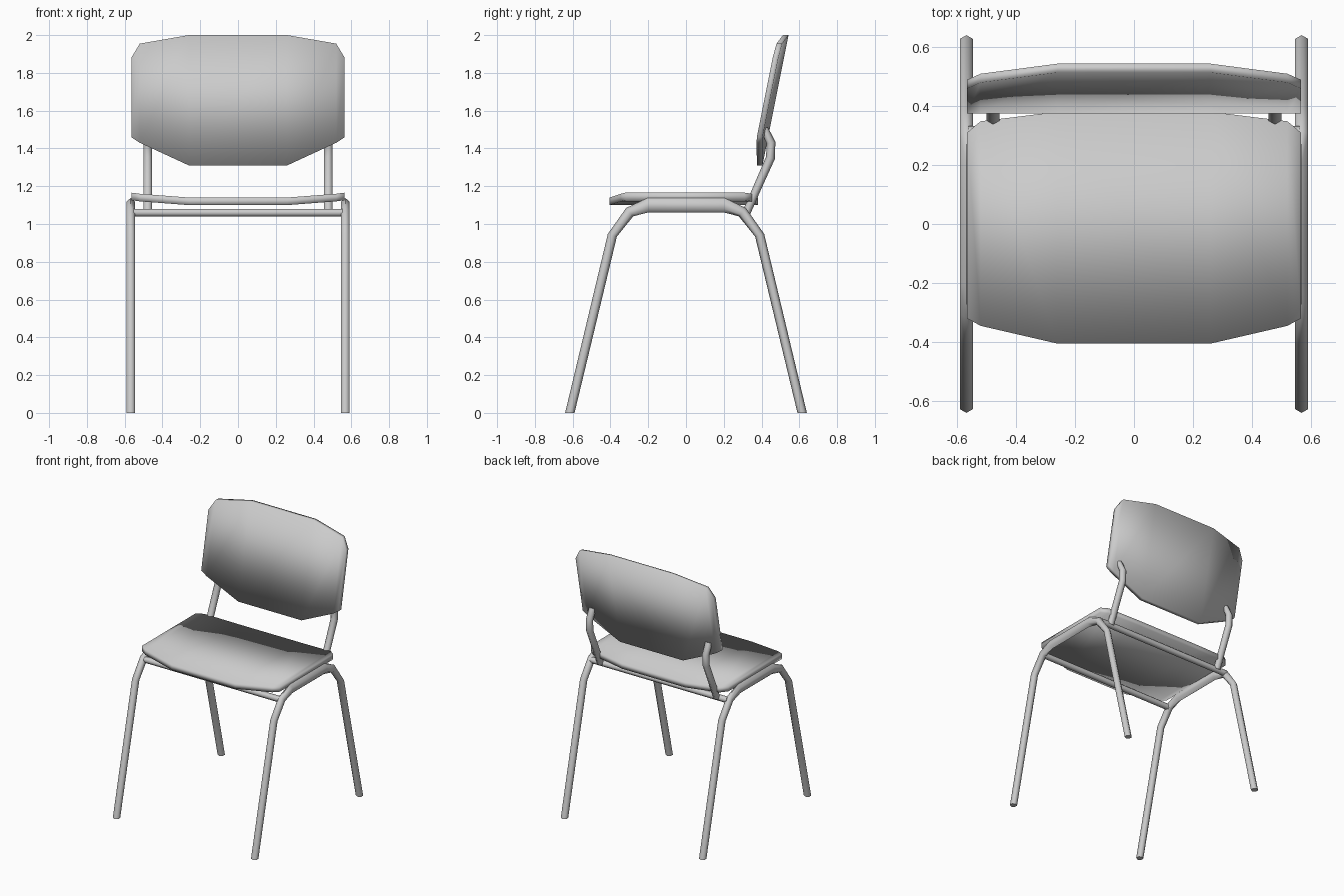
import bpy, math
from mathutils import Vector

if "Cube" in bpy.data.objects:
    bpy.data.objects.remove(bpy.data.objects["Cube"])


def make(name, verts, faces):
    me = bpy.data.meshes.new(name)
    me.from_pydata(verts, [], faces)
    ob = bpy.data.objects.new(name, me)
    bpy.context.collection.objects.link(ob)
    for p in me.polygons:
        p.use_smooth = True
    return ob


def tube(name, x, path, half_w=0.025, flat_ends=False, sides=6):
    """Sweep a hexagon along (y, z, half depth) points, mirrored across x."""
    pts = [Vector(p[:2]) for p in path]
    n = len(pts)
    verts, faces = [], []
    for i, p in enumerate(pts):
        t = (pts[min(i + 1, n - 1)] - pts[max(i - 1, 0)]).normalized()
        side = Vector((-t.y, t.x))
        if flat_ends and i in (0, n - 1):
            side = Vector((-1, 0)) if i == 0 else Vector((1, 0))
        for k in range(sides):
            a = 2 * math.pi * k / sides
            q = p + side * path[i][2] * math.cos(a)
            verts.append((x + half_w * math.sin(a), q.x, q.y))
    for i in range(n - 1):
        for k in range(sides):
            a, b = i * sides + k, i * sides + (k + 1) % sides
            faces.append((a, b, b + sides, a + sides))
    faces.append(tuple(reversed(range(sides))))
    faces.append(tuple(range((n - 1) * sides, n * sides)))
    ob = make(name, verts, faces)
    ob.data.set_sharp_from_angle(angle=math.radians(70))
    ob.modifiers.new("mirror", 'MIRROR')
    return ob


def panel(name, half, thick, place):
    """Curved slab from columns (x, low, high, curve offset), mirrored."""
    cols = [(-x, a, b, d) for x, a, b, d in reversed(half)] + half
    verts, faces = [], []
    for x, a, b, d in cols:
        verts += [place(x, a, d), place(x, b, d),
                  place(x, b, d + thick), place(x, a, d + thick)]
    for i in range(len(cols) - 1):
        for k in range(4):
            a, b = 4 * i + k, 4 * i + (k + 1) % 4
            faces.append((a, a + 4, b + 4, b))
    faces.append((0, 1, 2, 3))
    e = 4 * (len(cols) - 1)
    faces.append((e + 3, e + 2, e + 1, e))
    ob = make(name, verts, faces)
    return ob


# Side frames: each one a bent tube forming front and rear leg
half = [(0.615, 0, 0.025), (0.39, 0.94, 0.025), (0.298, 1.063, 0.029), (0.2, 1.10, 0.038)]
path = [(-y, z, r) for y, z, r in half] + list(reversed(half))
tube("leg_frames", 0.568, path, flat_ends=True)

# Crossbars under the seat
for name, y in (("front_crossbar", -0.30), ("rear_crossbar", 0.31)):
    bpy.ops.mesh.primitive_cylinder_add(vertices=6, radius=0.022, depth=1.12,
                                        location=(0, y, 1.06),
                                        rotation=(0, math.pi / 2, 0))
    bpy.context.object.name = name
    bpy.ops.object.shade_smooth_by_angle(angle=math.radians(70))

# Bent uprights carrying the backrest
tube("back_uprights", 0.478, [(0.32, 1.06, 0.022), (0.372, 1.18, 0.022), (0.447, 1.35, 0.024),
                              (0.45, 1.43, 0.024), (0.415, 1.505, 0.02)])

# Seat, dished across its width
panel("seat", [(0.26, -0.405, 0.38, 0), (0.52, -0.345, 0.348, 0.02), (0.565, -0.32, 0.31, 0.026)],
      0.04, lambda x, u, d: (x, u, 1.10 + d))

# Backrest, leaning back with its sides curved forward
panel("backrest", [(0.26, 1.31, 2.0, 0), (0.52, 1.43, 1.955, -0.025), (0.565, 1.46, 1.88, -0.03)],
      0.03, lambda x, u, d: (x, 0.375 + 0.2 * (u - 1.31) + d, u))

# Consistent outward normals
import bmesh
for ob in bpy.context.collection.objects:
    bm = bmesh.new()
    bm.from_mesh(ob.data)
    bmesh.ops.recalc_face_normals(bm, faces=bm.faces)
    bm.to_mesh(ob.data)
    bm.free()
